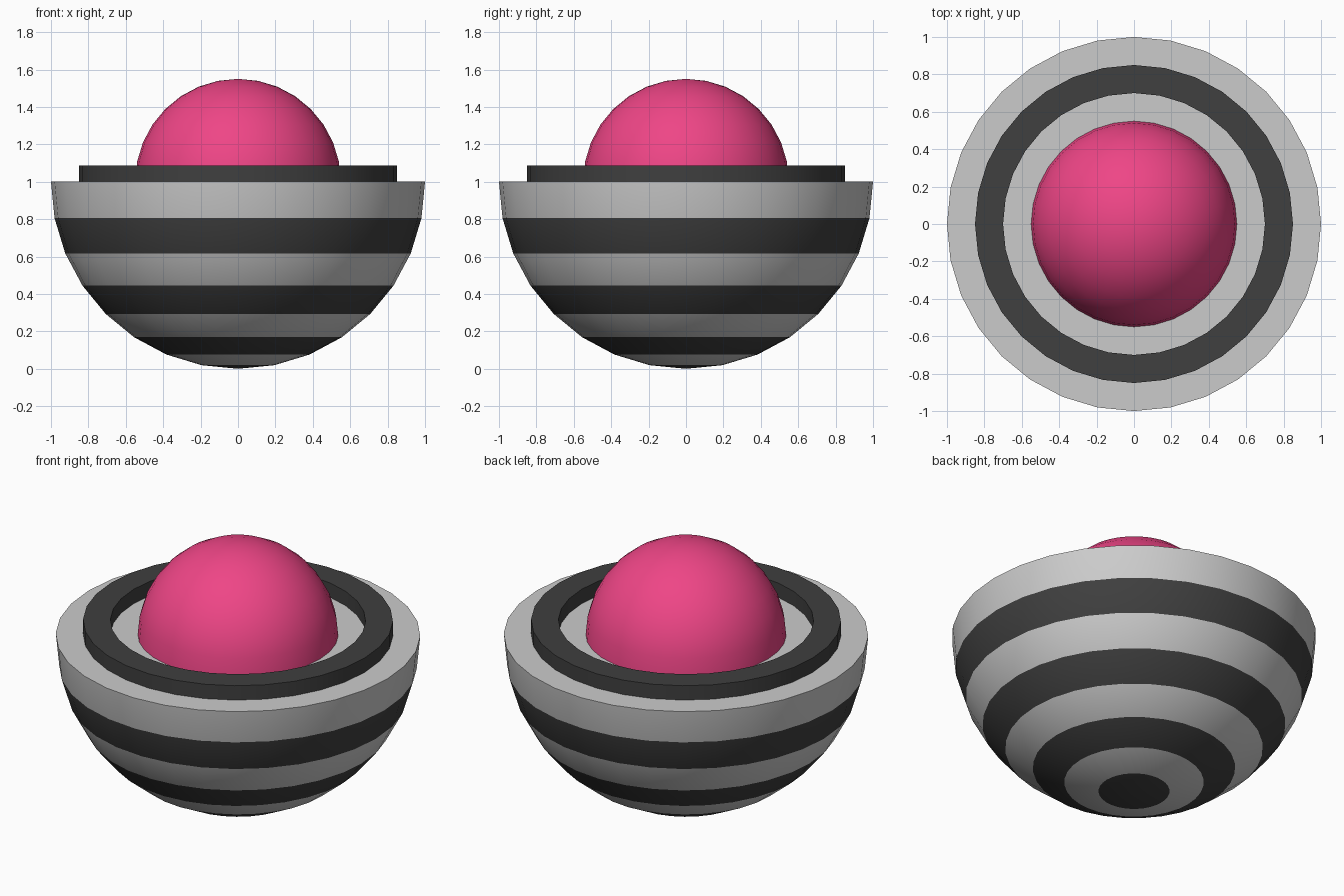
import bpy
import bmesh
from math import sin, cos, pi, radians

if "Cube" in bpy.data.objects:
    bpy.data.objects.remove(bpy.data.objects["Cube"])

SEGMENTS = 32
STEPS = 8  # latitude steps from rim to pole


def material(name, rgb):
    mat = bpy.data.materials.new(name)
    mat.diffuse_color = (*rgb, 1)
    mat.use_nodes = True
    mat.node_tree.nodes["Principled BSDF"].inputs["Base Color"].default_value = mat.diffuse_color
    return mat


def lathe(name, profile, mats=(), closed=False):
    """Revolve (radius, height) points around z; radius 0 makes a pole."""
    bm = bmesh.new()
    rings = []
    for r, z in profile:
        if r < 1e-6:
            rings.append([bm.verts.new((0, 0, z))] * SEGMENTS)
        else:
            rings.append([bm.verts.new((r * cos(2 * pi * i / SEGMENTS),
                                        r * sin(2 * pi * i / SEGMENTS), z))
                          for i in range(SEGMENTS)])
    pairs = list(zip(rings, rings[1:]))
    if closed:
        pairs.append((rings[-1], rings[0]))
    for band, (a, b) in enumerate(pairs):
        for i in range(SEGMENTS):
            j = (i + 1) % SEGMENTS
            corners = list(dict.fromkeys((a[i], a[j], b[j], b[i])))
            face = bm.faces.new(corners)
            # alternate materials band by band when there are two
            face.material_index = band % len(mats) if mats else 0
    bmesh.ops.recalc_face_normals(bm, faces=bm.faces)
    mesh = bpy.data.meshes.new(name)
    bm.to_mesh(mesh)
    bm.free()
    obj = bpy.data.objects.new(name, mesh)
    bpy.context.collection.objects.link(obj)
    for mat in mats:
        mesh.materials.append(mat)
    bpy.ops.object.select_all(action='DESELECT')
    obj.select_set(True)
    bpy.context.view_layer.objects.active = obj
    bpy.ops.object.shade_smooth_by_angle(angle=radians(30))
    return obj


grey = material("grey", (0.8, 0.8, 0.8))
black = material("black", (0.05, 0.05, 0.05))
red = material("red", (0.86, 0.06, 0.24))

angles = [pi / 2 * k / STEPS for k in range(STEPS + 1)]

# Striped half-sphere body with a flat grey top
bowl = [(cos(a), 1 - sin(a)) for a in angles]
body = lathe("striped_body", bowl, (grey, black))
bm = bmesh.new()
bm.from_mesh(body.data)
rim = [e for e in bm.edges if e.is_boundary]
cap = bmesh.ops.contextual_create(bm, geom=rim)["faces"]
for f in cap:
    f.material_index = 0
    f.smooth = False
bmesh.ops.recalc_face_normals(bm, faces=bm.faces)
bm.to_mesh(body.data)
bm.free()
bpy.ops.object.shade_smooth_by_angle(angle=radians(30))

# Black collar around the dome
lathe("collar_ring", [(0.70, 1.0), (0.85, 1.0), (0.85, 1.087), (0.70, 1.087)],
      (black,), closed=True)

# Red push-button dome
lathe("button_dome", [(0.55 * cos(a), 1 + 0.55 * sin(a)) for a in angles], (red,))
